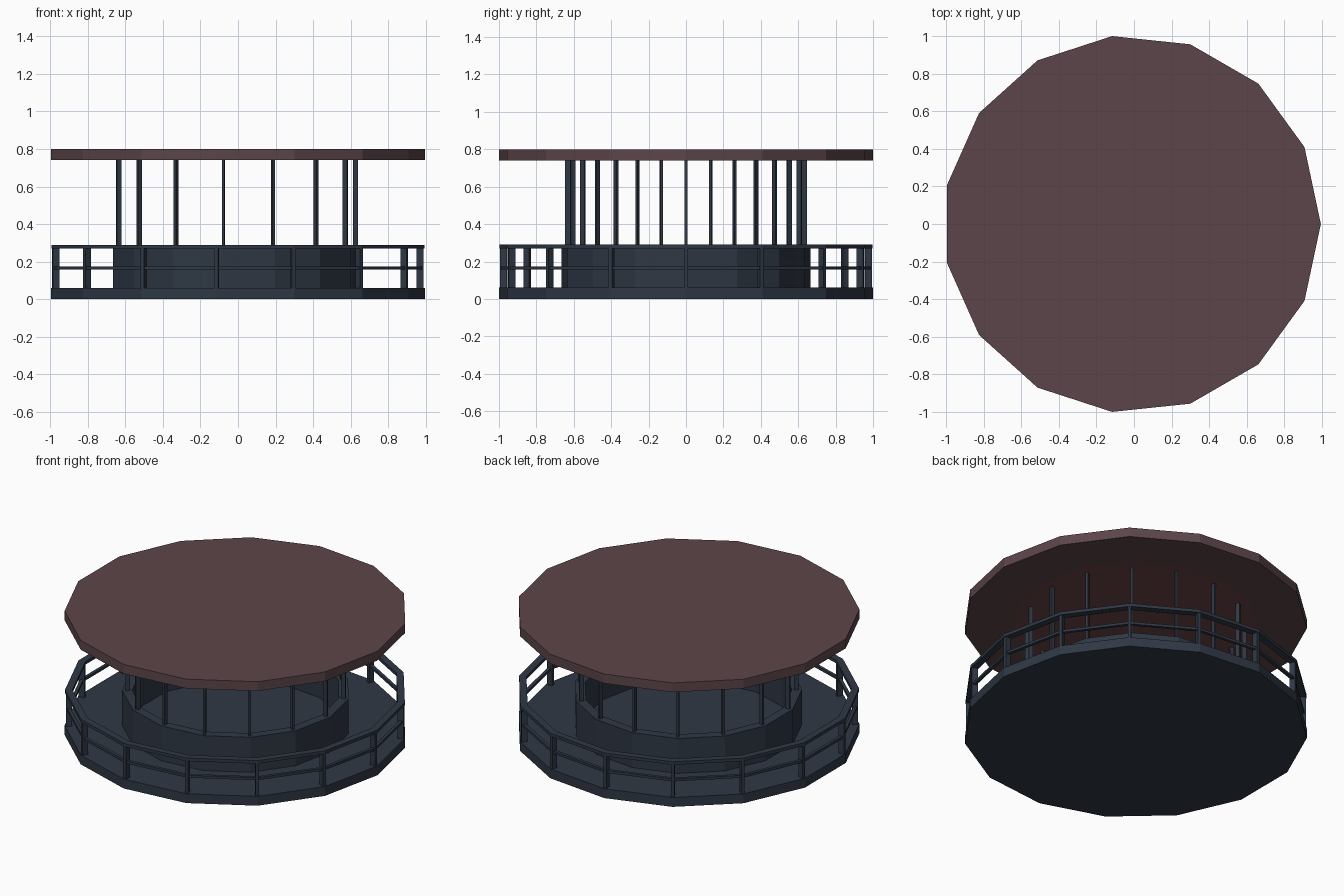
import bpy, bmesh, math
from mathutils import Matrix

if "Cube" in bpy.data.objects:
    bpy.data.objects.remove(bpy.data.objects["Cube"])

N = 15            # sides of the pavilion
CX = -0.011       # centres the odd-sided polygon on its bounds
STEP = 2 * math.pi / N


def material(name, rgb):
    m = bpy.data.materials.new(name)
    m.diffuse_color = (*rgb, 1)
    m.use_nodes = True
    m.node_tree.nodes["Principled BSDF"].inputs["Base Color"].default_value = m.diffuse_color
    return m


SLATE = material("dark slate", (0.028, 0.039, 0.058))
ROOF = material("roof brown", (0.107, 0.060, 0.067))
CEILING = material("ceiling red brown", (0.150, 0.058, 0.058))


def finish(name, bm, *mats):
    bmesh.ops.recalc_face_normals(bm, faces=bm.faces)
    me = bpy.data.meshes.new(name)
    bm.to_mesh(me)
    bm.free()
    for m in mats:
        me.materials.append(m)
    ob = bpy.data.objects.new(name, me)
    ob.location.x = CX
    bpy.context.collection.objects.link(ob)
    return ob


def disc(r, z0, z1):
    bm = bmesh.new()
    loops = [[bm.verts.new((r * math.cos(i * STEP), r * math.sin(i * STEP), z))
              for i in range(N)] for z in (z0, z1)]
    bm.faces.new(loops[0][::-1])
    bm.faces.new(loops[1])
    for i in range(N):
        j = (i + 1) % N
        bm.faces.new((loops[0][i], loops[0][j], loops[1][j], loops[1][i]))
    return bm


def ring(name, r0, r1, z0, z1, mat):
    bm = bmesh.new()
    profile = ((r0, z0), (r1, z0), (r1, z1), (r0, z1))
    rows = [[bm.verts.new((r * math.cos(i * STEP), r * math.sin(i * STEP), z))
             for r, z in profile] for i in range(N)]
    for i in range(N):
        a, b = rows[i], rows[(i + 1) % N]
        for k in range(4):
            m = (k + 1) % 4
            bm.faces.new((a[k], b[k], b[m], a[m]))
    return finish(name, bm, mat)


def posts(name, r, radial, tangent, z0, z1, mat):
    bm = bmesh.new()
    for i in range(N):
        mx = (Matrix.Rotation(i * STEP, 4, 'Z')
              @ Matrix.Translation((r, 0, (z0 + z1) / 2))
              @ Matrix.Diagonal((radial, tangent, z1 - z0, 1)))
        bmesh.ops.create_cube(bm, size=1, matrix=mx)
    return finish(name, bm, mat)


# Floor platform
finish("floor", disc(1.0055, 0, 0.06), SLATE)

# Roof slab with inset ceiling panel underneath
bm = disc(1.0055, 0.74, 0.80)
bm.normal_update()
under = min(bm.faces, key=lambda f: f.normal.z)
bmesh.ops.inset_region(bm, faces=[under], thickness=0.289)
under.material_index = 1
finish("roof", bm, ROOF, CEILING)

# Inner low wall and the roof posts on it
ring("inner_wall", 0.61, 0.669, 0.06, 0.285, SLATE)
posts("roof_posts", 0.637, 0.026, 0.014, 0.285, 0.74, SLATE)

# Outer railing
ring("top_rail", 0.96, 1.0035, 0.27, 0.29, SLATE)
ring("middle_rail", 0.972, 0.992, 0.158, 0.174, SLATE)
posts("railing_posts", 0.98, 0.036, 0.02, 0.06, 0.27, SLATE)
